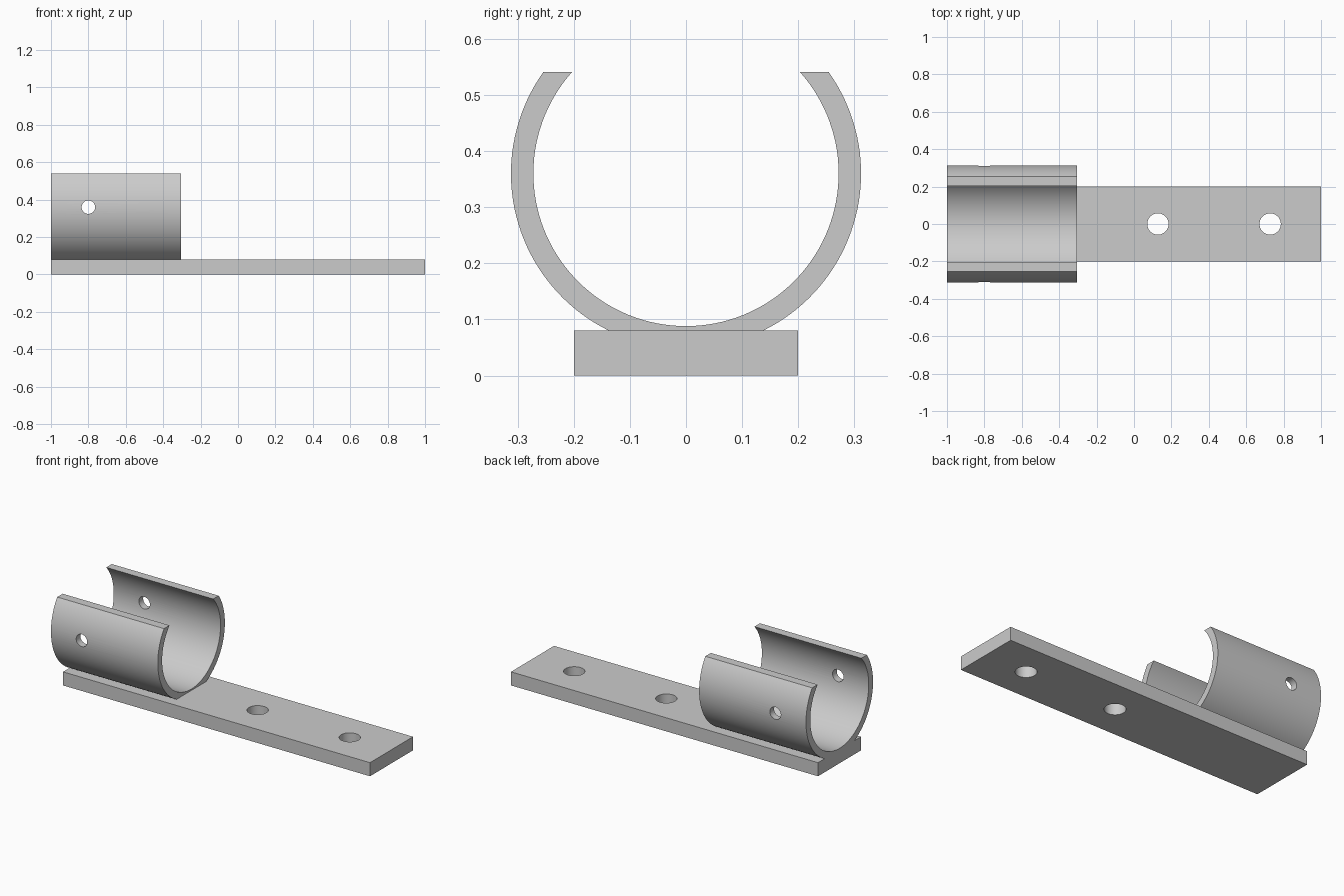
import bpy, bmesh, math
from mathutils import Matrix

if "Cube" in bpy.data.objects:
    bpy.data.objects.remove(bpy.data.objects["Cube"])

PLATE_TOP, RIM, AXIS_Z = 0.08, 0.541, 0.36
OUTER, INNER = 0.312, 0.272
SEGMENTS = 96

grey = bpy.data.materials.new("plain grey")
grey.use_nodes = True
grey.diffuse_color = (0.6, 0.6, 0.6, 1)
grey.node_tree.nodes["Principled BSDF"].inputs["Base Color"].default_value = (0.6, 0.6, 0.6, 1)


def make_object(name, bm):
    bmesh.ops.recalc_face_normals(bm, faces=bm.faces)
    mesh = bpy.data.meshes.new(name)
    bm.to_mesh(mesh)
    bm.free()
    mesh.materials.append(grey)
    obj = bpy.data.objects.new(name, mesh)
    bpy.context.collection.objects.link(obj)
    return obj


def drill(target, name, location, radius, axis):
    """Cut a round hole through the target along the given axis."""
    bm = bmesh.new()
    bmesh.ops.create_cone(bm, cap_ends=True, segments=48, radius1=radius, radius2=radius, depth=1)
    if axis == "Y":
        bmesh.ops.rotate(bm, verts=bm.verts, matrix=Matrix.Rotation(math.pi / 2, 3, "X"))
    bmesh.ops.translate(bm, verts=bm.verts, vec=location)
    cutter = make_object(name, bm)
    cutter.hide_render = True
    cutter.hide_set(True)
    cut = target.modifiers.new(name, "BOOLEAN")
    cut.operation = "DIFFERENCE"
    cut.solver = "EXACT"
    cut.object = cutter


def shade(obj):
    bpy.ops.object.select_all(action="DESELECT")
    obj.select_set(True)
    bpy.context.view_layer.objects.active = obj
    for mod in list(obj.modifiers):
        bpy.ops.object.modifier_apply(modifier=mod.name)
    bpy.ops.object.shade_smooth_by_angle(angle=math.radians(30))


# Flat mounting plate with two screw holes
bm = bmesh.new()
bmesh.ops.create_cube(bm, size=1)
bmesh.ops.scale(bm, verts=bm.verts, vec=(2, 0.4, PLATE_TOP))
bmesh.ops.translate(bm, verts=bm.verts, vec=(0, 0, PLATE_TOP / 2))
plate = make_object("mounting_plate", bm)
for i, x in enumerate((0.128, 0.728)):
    drill(plate, f"screw_hole_cutter_{i + 1}", (x, 0, PLATE_TOP / 2), 0.057, "Z")
shade(plate)


# Open tubular cradle: an arc with level rims, flattened where it meets the plate
def arc_point(radius, t):
    start = math.asin((RIM - AXIS_Z) / radius)
    angle = start - t * (math.pi + 2 * start)
    return radius * math.cos(angle), max(PLATE_TOP, AXIS_Z + radius * math.sin(angle))


bm = bmesh.new()
rings = []
for i in range(SEGMENTS + 1):
    outer, inner = (arc_point(r, i / SEGMENTS) for r in (OUTER, INNER))
    rings.append([bm.verts.new((x, *p)) for x, p in
                  ((-1, outer), (-0.304, outer), (-0.304, inner), (-1, inner))])
for a, b in zip(rings, rings[1:]):
    for j in range(4):
        k = (j + 1) % 4
        bm.faces.new((a[j], a[k], b[k], b[j]))
for end in (rings[0], rings[-1]):
    bm.faces.new(end)
cradle = make_object("tube_cradle", bm)
drill(cradle, "pin_hole_cutter", (-0.8, 0, AXIS_Z), 0.036, "Y")
shade(cradle)
